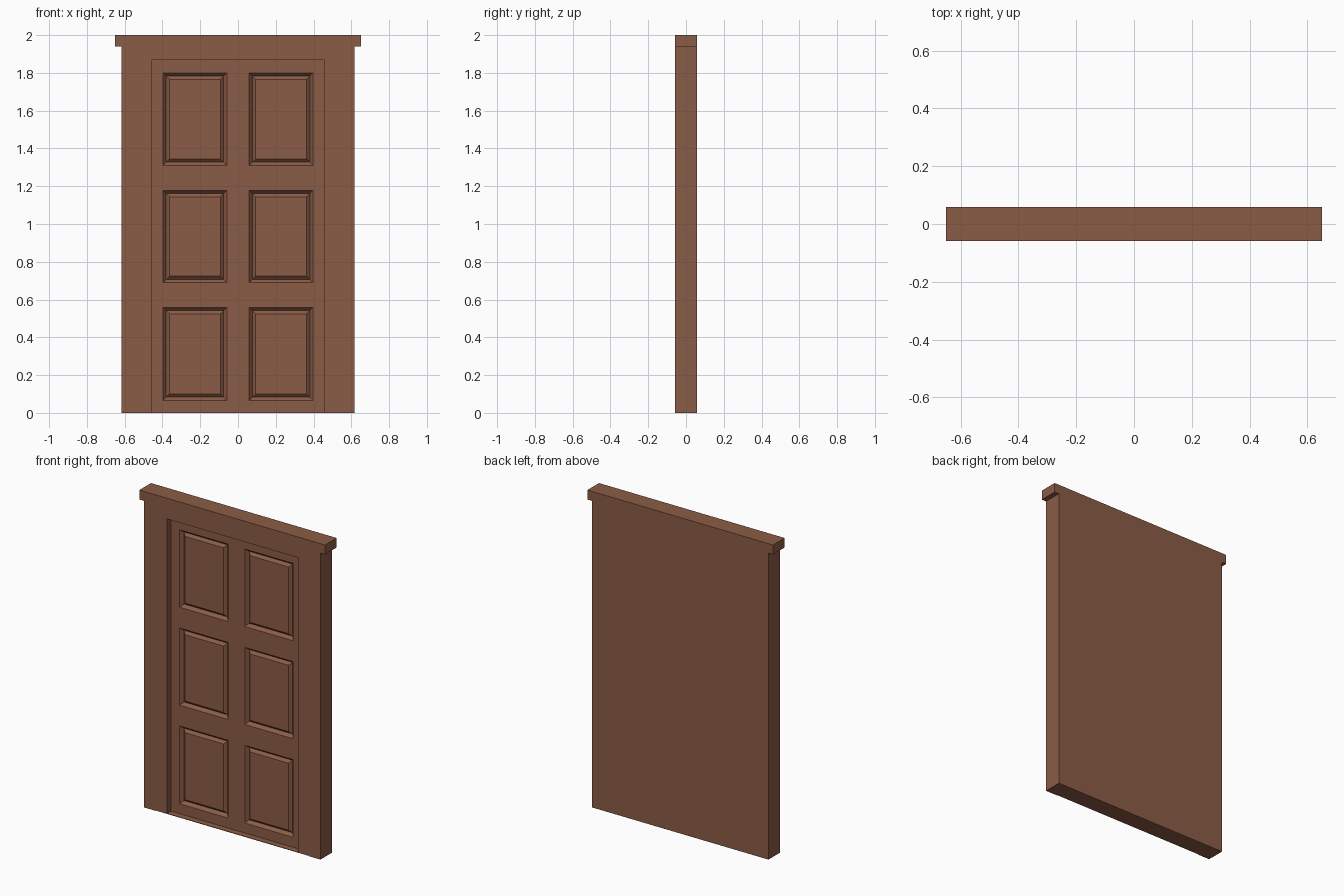
import bpy, bmesh

cube = bpy.data.objects.get("Cube")
if cube:
    bpy.data.objects.remove(cube, do_unlink=True)

# Single brown wood colour
wood = bpy.data.materials.new("brown_wood")
wood.use_nodes = True
BROWN = (0.258, 0.107, 0.061, 1)
wood.diffuse_color = BROWN
bsdf = next(n for n in wood.node_tree.nodes if n.type == 'BSDF_PRINCIPLED')
bsdf.inputs["Base Color"].default_value = BROWN
bsdf.inputs["Roughness"].default_value = 0.8

HALF_W, OPEN_W, TRIM_W = 0.618, 0.458, 0.535
FRONT, BACK, DOOR_Y, WALL_Y = -0.058, 0.058, -0.016, 0.03
JAMB_Y = FRONT + 0.003
HEAD_Z, LINTEL_Z, TOP = 1.867, 1.94, 2.0


def finish(name, bm):
    mesh = bpy.data.meshes.new(name)
    bm.to_mesh(mesh)
    bm.free()
    mesh.materials.append(wood)
    obj = bpy.data.objects.new(name, mesh)
    bpy.context.collection.objects.link(obj)
    return obj


def box(name, x, y, z):
    bm = bmesh.new()
    bmesh.ops.create_cube(bm, size=1)
    for v in bm.verts:
        for axis, (low, high) in enumerate((x, y, z)):
            v.co[axis] = low if v.co[axis] < 0 else high
    return finish(name, bm)


# Frame: backing, header, lintel, floor of the recess
box("backing_board", (-HALF_W, HALF_W), (WALL_Y, BACK), (0, LINTEL_Z))
box("header", (-TRIM_W, TRIM_W), (JAMB_Y, WALL_Y), (HEAD_Z, LINTEL_Z))
box("lintel", (-0.65, 0.65), (FRONT, BACK), (LINTEL_Z, TOP))
box("threshold", (-OPEN_W, OPEN_W), (JAMB_Y, WALL_Y), (0, 0.003))

# Posts on both sides: inner jamb and slightly proud outer trim
for side, s in (("right", -1), ("left", 1)):
    box(side + "_jamb", sorted((s * OPEN_W, s * TRIM_W)), (JAMB_Y, WALL_Y), (0, HEAD_Z))
    box(side + "_trim", sorted((s * TRIM_W, s * HALF_W)), (FRONT, WALL_Y), (0, LINTEL_Z))

# Door leaf: a grid of cells, with a V-groove cut around each panel
xs = [-OPEN_W, -0.397, -0.059, 0.059, 0.397, OPEN_W]
zs = [0.003, 0.066, 0.558, 0.69, 1.178, 1.31, 1.80, HEAD_Z]
bm = bmesh.new()
grid = [[bm.verts.new((x, DOOR_Y, z)) for x in xs] for z in zs]
panels = []
for j in range(len(zs) - 1):
    for i in range(len(xs) - 1):
        face = bm.faces.new((grid[j][i], grid[j][i + 1],
                             grid[j + 1][i + 1], grid[j + 1][i]))
        if i % 2 and j % 2:
            panels.append(face)
bm.normal_update()
for depth in (0.02, -0.016):
    bmesh.ops.inset_individual(bm, faces=panels, thickness=0.017, use_even_offset=True)
    for v in {v for f in panels for v in f.verts}:
        v.co.y += depth
    bm.normal_update()
finish("panelled_door", bm)
